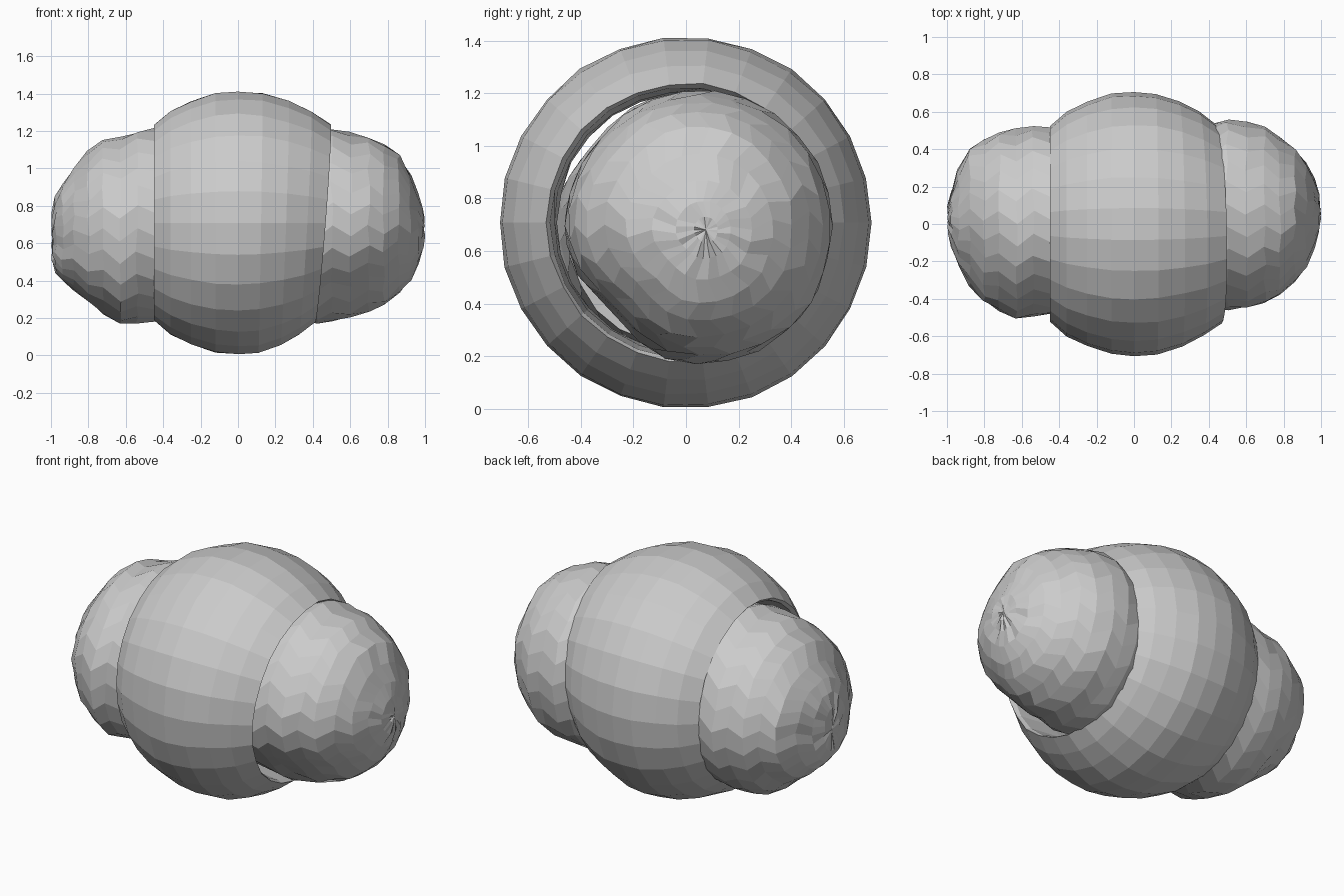
import bpy, bmesh, math, random
from mathutils import Vector

if "Cube" in bpy.data.objects:
    bpy.data.objects.remove(bpy.data.objects["Cube"])

random.seed(4)
SEG = 26


def skin(name, rings, caps=True, wrap=False):
    """Join rings of points with faces and make a flat-shaded object."""
    bm = bmesh.new()
    loops = [[bm.verts.new(p) for p in ring] for ring in rings]
    pairs = list(zip(loops, loops[1:]))
    if wrap:
        pairs.append((loops[-1], loops[0]))
    for a, b in pairs:
        n = len(a)
        for i in range(n):
            j = (i + 1) % n
            bm.faces.new((a[i], a[j], b[j], b[i]))
    if caps:
        for ring in (loops[0], loops[-1]):
            c = bm.verts.new(sum((v.co for v in ring), Vector()) / len(ring))
            for i in range(len(ring)):
                bm.faces.new((ring[i], ring[(i + 1) % len(ring)], c))
    bmesh.ops.recalc_face_normals(bm, faces=bm.faces)
    mesh = bpy.data.meshes.new(name)
    bm.to_mesh(mesh)
    bm.free()
    obj = bpy.data.objects.new(name, mesh)
    bpy.context.collection.objects.link(obj)
    return obj


def lump(name, sections, bulges):
    """Sections: x, y min, y max, z min, z max. Bulges: angle, amount, width."""
    rings = []
    for k, (x, y0, y1, z0, z1) in enumerate(sections):
        cy, cz = (y0 + y1) / 2, (z0 + z1) / 2
        ring = []
        for i in range(SEG):
            a = 2 * math.pi * (i + 0.5 * (k % 2)) / SEG
            s = 1 + random.uniform(-0.012, 0.012)
            for ang, amount, width in bulges:
                d = (math.degrees(a) - ang + 180) % 360 - 180
                s += amount * math.exp(-(d / width) ** 2)
            jx = random.uniform(-0.008, 0.008)
            ring.append((max(-1, min(1, x + jx)),
                         cy + (y1 - y0) / 2 * s * math.cos(a),
                         cz + (z1 - z0) / 2 * s * math.sin(a)))
        rings.append(ring)
    return skin(name, rings)


# Outer barrel-shaped band, with a wall folded back inside it
profile = [(-0.45, 0.525), (-0.36, 0.60), (-0.25, 0.655), (-0.12, 0.697),
           (0.0, 0.708), (0.12, 0.697), (0.25, 0.655), (0.36, 0.60),
           (0.455, 0.53), (0.43, 0.515), (0.22, 0.50), (-0.22, 0.49), (-0.43, 0.51)]
band = []
for x, r in profile:
    ring = []
    for i in range(SEG):
        a = 2 * math.pi * i / SEG
        tilt = max(0, x) * (0.09 * math.sin(a) - 0.03 * math.cos(a))
        rr = r + random.uniform(-0.004, 0.003)
        ring.append((x + tilt, rr * math.cos(a), 0.708 + rr * math.sin(a)))
    band.append(ring)
skin("outer_band", band, caps=False, wrap=True)

# Lumpy filling bulging out of the right end
right = [(0.20, -0.44, 0.48, 0.22, 1.16), (0.42, -0.46, 0.54, 0.17, 1.20),
         (0.50, -0.46, 0.555, 0.18, 1.21), (0.60, -0.455, 0.555, 0.20, 1.19),
         (0.70, -0.425, 0.52, 0.23, 1.165), (0.78, -0.38, 0.47, 0.27, 1.13),
         (0.86, -0.31, 0.405, 0.33, 1.07), (0.92, -0.23, 0.33, 0.40, 0.97),
         (0.96, -0.13, 0.25, 0.49, 0.87), (0.985, -0.04, 0.17, 0.57, 0.79),
         (0.995, 0.03, 0.12, 0.63, 0.73)]
lump("right_filling", right, [(225, -0.11, 24), (318, 0.03, 20), (140, -0.02, 20)])

# Lumpy filling bulging out of the left end
left = [(-0.20, -0.45, 0.47, 0.22, 1.17), (-0.44, -0.48, 0.52, 0.18, 1.215),
        (-0.54, -0.50, 0.52, 0.165, 1.195), (-0.63, -0.51, 0.51, 0.165, 1.175),
        (-0.72, -0.47, 0.49, 0.21, 1.15), (-0.80, -0.42, 0.455, 0.28, 1.09),
        (-0.88, -0.33, 0.405, 0.345, 1.00), (-0.94, -0.23, 0.29, 0.40, 0.92),
        (-0.975, -0.13, 0.18, 0.44, 0.85), (-0.992, -0.05, 0.10, 0.50, 0.76)]
lump("left_filling", left, [(135, -0.05, 22), (215, 0.02, 18), (250, -0.02, 18)])
